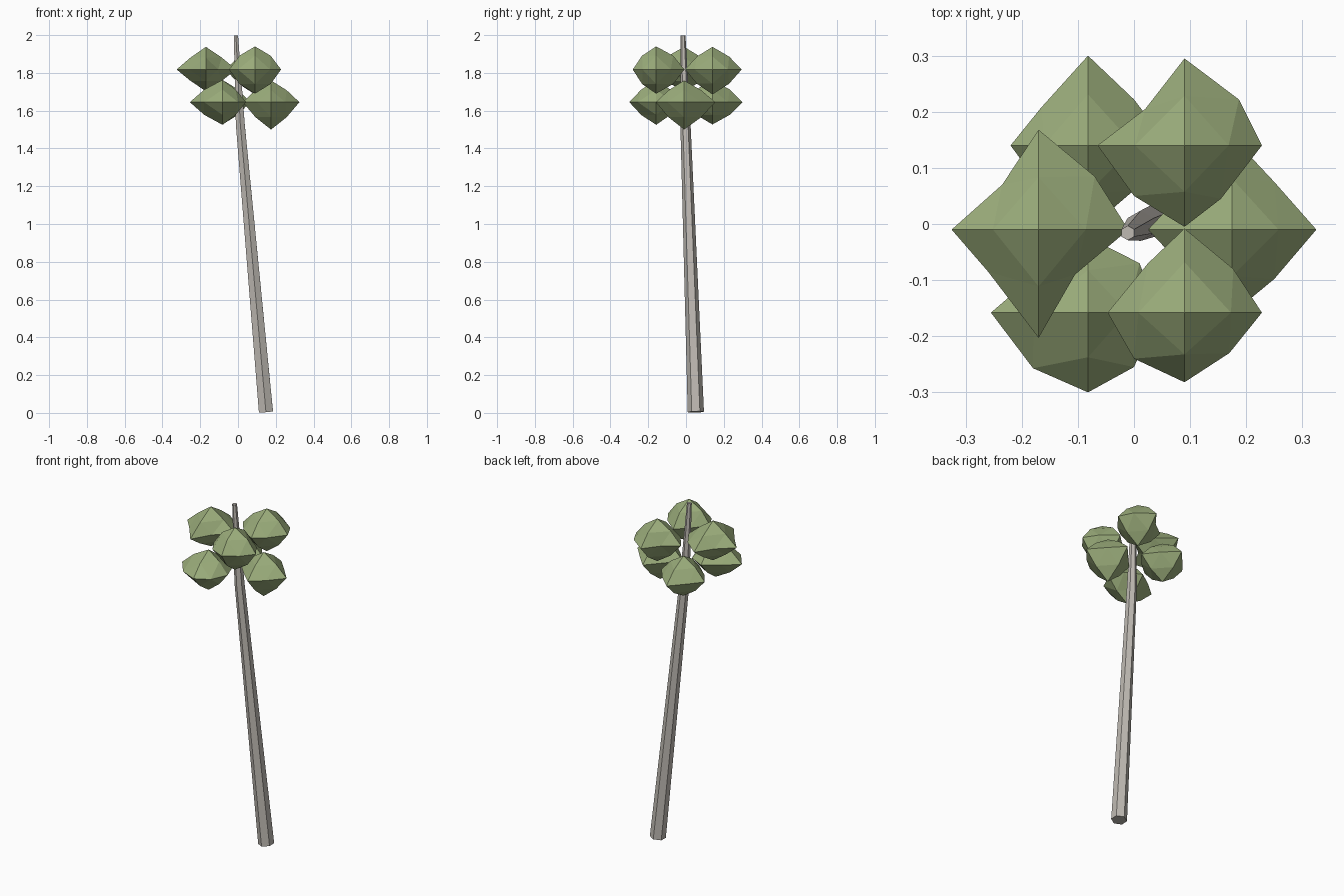
import bpy, bmesh, math, itertools
from mathutils import Vector

if "Cube" in bpy.data.objects:
    bpy.data.objects.remove(bpy.data.objects["Cube"])

def material(name, rgb):
    m = bpy.data.materials.new(name)
    m.diffuse_color = (*rgb, 1)
    m.use_nodes = True
    m.node_tree.nodes["Principled BSDF"].inputs["Base Color"].default_value = m.diffuse_color
    return m

BARK = material("bark", (0.52, 0.49, 0.45))
LEAF = material("leaf", (0.33, 0.42, 0.2))

def finish(name, bm, mat):
    bmesh.ops.recalc_face_normals(bm, faces=bm.faces)
    me = bpy.data.meshes.new(name)
    bm.to_mesh(me)
    bm.free()
    me.materials.append(mat)
    ob = bpy.data.objects.new(name, me)
    bpy.context.collection.objects.link(ob)

# leaning six-sided trunk with a bend where the crown starts: (centre, radius)
def trunk():
    bm = bmesh.new()
    rings = []
    for c, r, tilt in (((0.148, 0.052, 0.005), 0.043, 1), ((0.012, -0.003, 1.53), 0.027, 1),
                       ((-0.011, -0.016, 1.998), 0.013, 0.4)):
        ring = []
        for i in range(6):
            a = math.radians(90 + 60 * i)
            dx, dy = r * math.cos(a), r * math.sin(a)
            ring.append(bm.verts.new(Vector(c) + Vector((dx, dy, tilt * (0.09 * dx + 0.035 * dy)))))
        rings.append(ring)
    for a, b in zip(rings, rings[1:]):
        for i in range(6):
            j = (i + 1) % 6
            bm.faces.new((a[i], a[j], b[j], b[i]))
    bm.faces.new(rings[0])
    bm.faces.new(rings[-1])
    finish("trunk", bm, BARK)

# leaf clump: octahedron split once; reach = +x -x +y -y +z -z,
# mids = equator midpoints (x, y) for ++, -+, --, +-
def clump(name, centre, reach, mids, bulge=1.14):
    bm = bmesh.new()
    c = Vector(centre)
    tip, off = {}, {}
    for axis in range(3):
        for k, s in enumerate((1, -1)):
            v = Vector((0, 0, 0))
            v[axis] = s * reach[axis * 2 + k]
            off[axis, s] = v
            tip[axis, s] = bm.verts.new(c + v)
    mid = {}
    for (sx, sy), (x, y) in zip(((1, 1), (-1, 1), (-1, -1), (1, -1)), mids):
        mid[frozenset(((0, sx), (1, sy)))] = bm.verts.new((x, y, c.z))
    for axis, s, sz in itertools.product((0, 1), (1, -1), (1, -1)):
        p = (off[axis, s] + off[2, sz]) * 0.5 * bulge
        mid[frozenset(((axis, s), (2, sz)))] = bm.verts.new(c + p)
    for sx, sy, sz in itertools.product((1, -1), repeat=3):
        a, b, d = (0, sx), (1, sy), (2, sz)
        ab, bd, da = (mid[frozenset(p)] for p in ((a, b), (b, d), (d, a)))
        for f in ((tip[a], ab, da), (tip[b], bd, ab), (tip[d], da, bd), (ab, bd, da)):
            bm.faces.new(f)
    finish(name, bm, LEAF)

trunk()
HI, LO = 1.818, 1.645
clump("upper_leaves_left", (-0.17, -0.01, HI), (0.16, 0.155, 0.178, 0.193, 0.12, 0.115),
      ((-0.07, 0.085), (-0.235, 0.07), (-0.26, -0.085), (-0.105, -0.09)), 1.05)
clump("upper_leaves_back", (0.09, 0.14, HI), (0.138, 0.155, 0.155, 0.145, 0.12, 0.132),
      ((0.187, 0.222), (0.02, 0.205), (0.0, 0.05), (0.155, 0.045)))
clump("upper_leaves_front", (0.09, -0.158, HI), (0.138, 0.137, 0.15, 0.124, 0.122, 0.128),
      ((0.177, -0.08), (0.025, -0.07), (0.0, -0.24), (0.17, -0.23)), 1.2)
clump("lower_leaves_right", (0.175, -0.01, LO), (0.15, 0.15, 0.165, 0.15, 0.115, 0.145),
      ((0.25, 0.075), (0.1, 0.07), (0.1, -0.09), (0.25, -0.098)), 1.1)
clump("lower_leaves_back", (-0.082, 0.14, LO), (0.145, 0.138, 0.16, 0.15, 0.118, 0.118),
      ((0.0, 0.222), (-0.165, 0.208), (-0.165, 0.065), (0.0, 0.06)))
clump("lower_leaves_front", (-0.082, -0.158, LO), (0.125, 0.173, 0.135, 0.142, 0.118, 0.12),
      ((0.01, -0.07), (-0.17, -0.085), (-0.18, -0.257), (0.0, -0.255)), 1.12)
